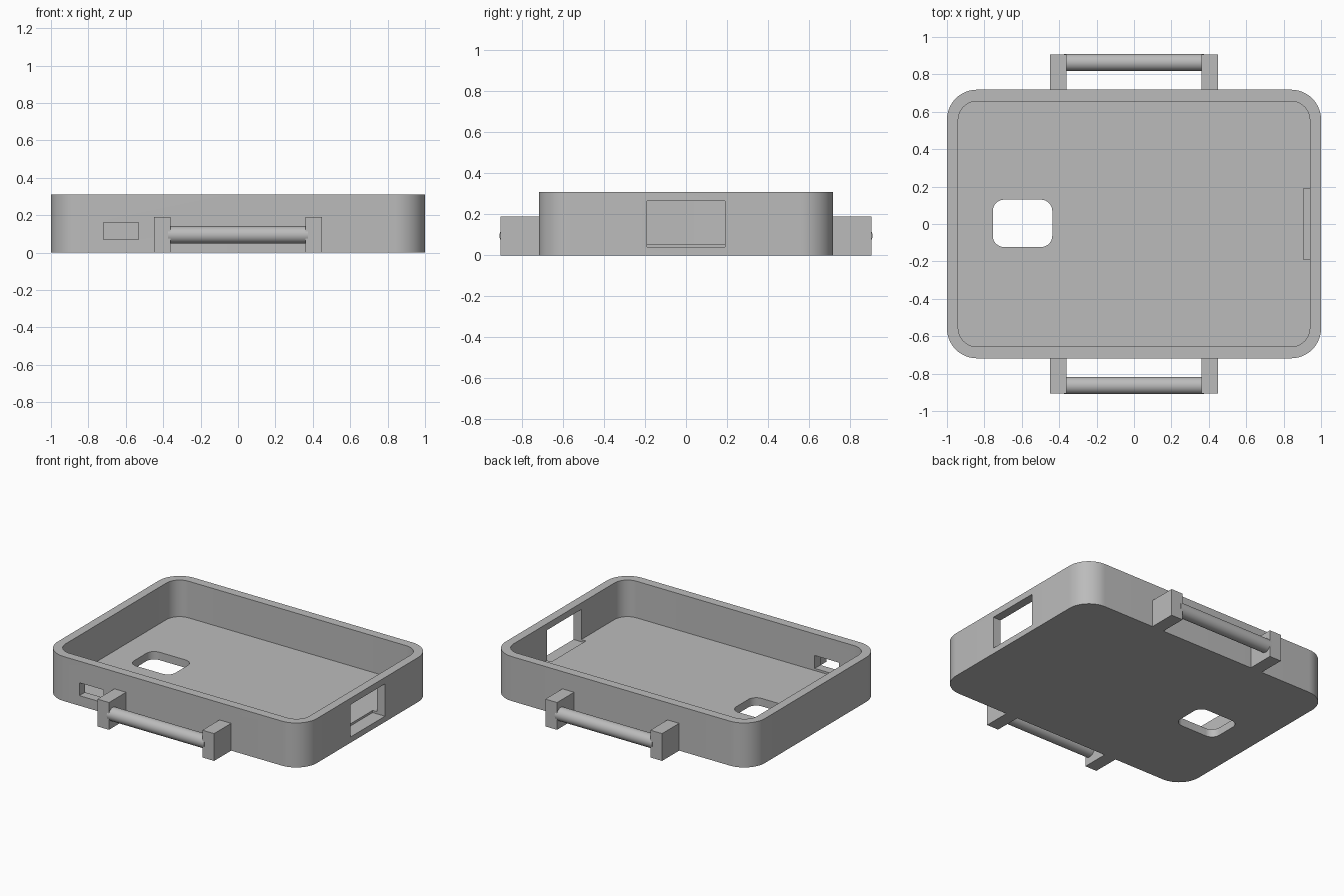
import bpy
import bmesh
from math import cos, sin, pi, radians

default_cube = bpy.data.objects.get("Cube")
if default_cube:
    bpy.data.objects.remove(default_cube, do_unlink=True)

# One plain grey for every part
GREY = (0.5, 0.5, 0.5, 1.0)
grey = bpy.data.materials.new("plain grey")
grey.use_nodes = True
grey.diffuse_color = GREY
grey.node_tree.nodes["Principled BSDF"].inputs["Base Color"].default_value = GREY


def finish(name, bm):
    """Turn a bmesh into a named grey object."""
    bmesh.ops.recalc_face_normals(bm, faces=bm.faces)
    mesh = bpy.data.meshes.new(name)
    bm.to_mesh(mesh)
    bm.free()
    mesh.materials.append(grey)
    obj = bpy.data.objects.new(name, mesh)
    bpy.context.collection.objects.link(obj)
    return obj


def prism(name, xs, ys, zs, radius=0.0, steps=14):
    """Upright block between ranges, with optional rounded vertical corners."""
    (x0, x1), (y0, y1), (z0, z1) = xs, ys, zs
    corners = [(x1 - radius, y1 - radius), (x0 + radius, y1 - radius),
               (x0 + radius, y0 + radius), (x1 - radius, y0 + radius)]
    outline = []
    for quarter, (cx, cy) in enumerate(corners):
        for i in range(steps + 1 if radius else 1):
            a = (quarter + i / steps) * pi / 2
            outline.append((cx + radius * cos(a), cy + radius * sin(a), z0))
    bm = bmesh.new()
    base = bm.faces.new([bm.verts.new(p) for p in outline])
    top = bmesh.ops.extrude_face_region(bm, geom=[base])["geom"]
    bmesh.ops.translate(bm, vec=(0, 0, z1 - z0),
                        verts=[v for v in top if isinstance(v, bmesh.types.BMVert)])
    return finish(name, bm)


def select_only(obj):
    bpy.ops.object.select_all(action="DESELECT")
    obj.select_set(True)
    bpy.context.view_layer.objects.active = obj


def cut(target, cutter):
    """Subtract the cutter for good and discard it."""
    cutter.hide_render = True
    mod = target.modifiers.new("cut", "BOOLEAN")
    mod.operation, mod.solver, mod.object = "DIFFERENCE", "EXACT", cutter
    select_only(target)
    bpy.ops.object.modifier_apply(modifier=mod.name)
    bpy.data.objects.remove(cutter, do_unlink=True)


def smooth(obj):
    select_only(obj)
    bpy.ops.object.shade_smooth_by_angle(angle=radians(30))


# Open tray with rounded corners
HALF_Y, FLOOR, HEIGHT = 0.718, 0.055, 0.31
tray = prism("tray", (-1, 1), (-HALF_Y, HALF_Y), (0, HEIGHT), 0.16)
cut(tray, prism("cavity", (-0.94, 0.94), (-0.656, 0.656), (FLOOR, 0.5), 0.10))

# Floor opening, large side window and small front window
cut(tray, prism("floor_opening", (-0.755, -0.437), (-0.123, 0.13), (-0.1, 0.2), 0.06))
cut(tray, prism("side_window", (0.905, 1.1), (-0.19, 0.19), (0.04, 0.265)))
cut(tray, prism("front_window", (-0.72, -0.533), (-0.8, -0.6), (0.07, 0.16)))
smooth(tray)

# A carrying handle on the front and the back: two posts and a round bar
for place, side in (("front", -1), ("back", 1)):
    for hand, x in (("right", -0.405), ("left", 0.405)):
        prism(f"{place}_handle_post_{hand}", (x - 0.045, x + 0.045),
              sorted((side * HALF_Y, side * 0.906)), (0, 0.19))
    bpy.ops.mesh.primitive_cylinder_add(vertices=48, radius=0.046, depth=0.75,
                                        location=(0, side * 0.864, 0.095),
                                        rotation=(0, pi / 2, 0))
    bar = bpy.context.object
    bar.name = f"{place}_handle_bar"
    bar.data.materials.append(grey)
    smooth(bar)
